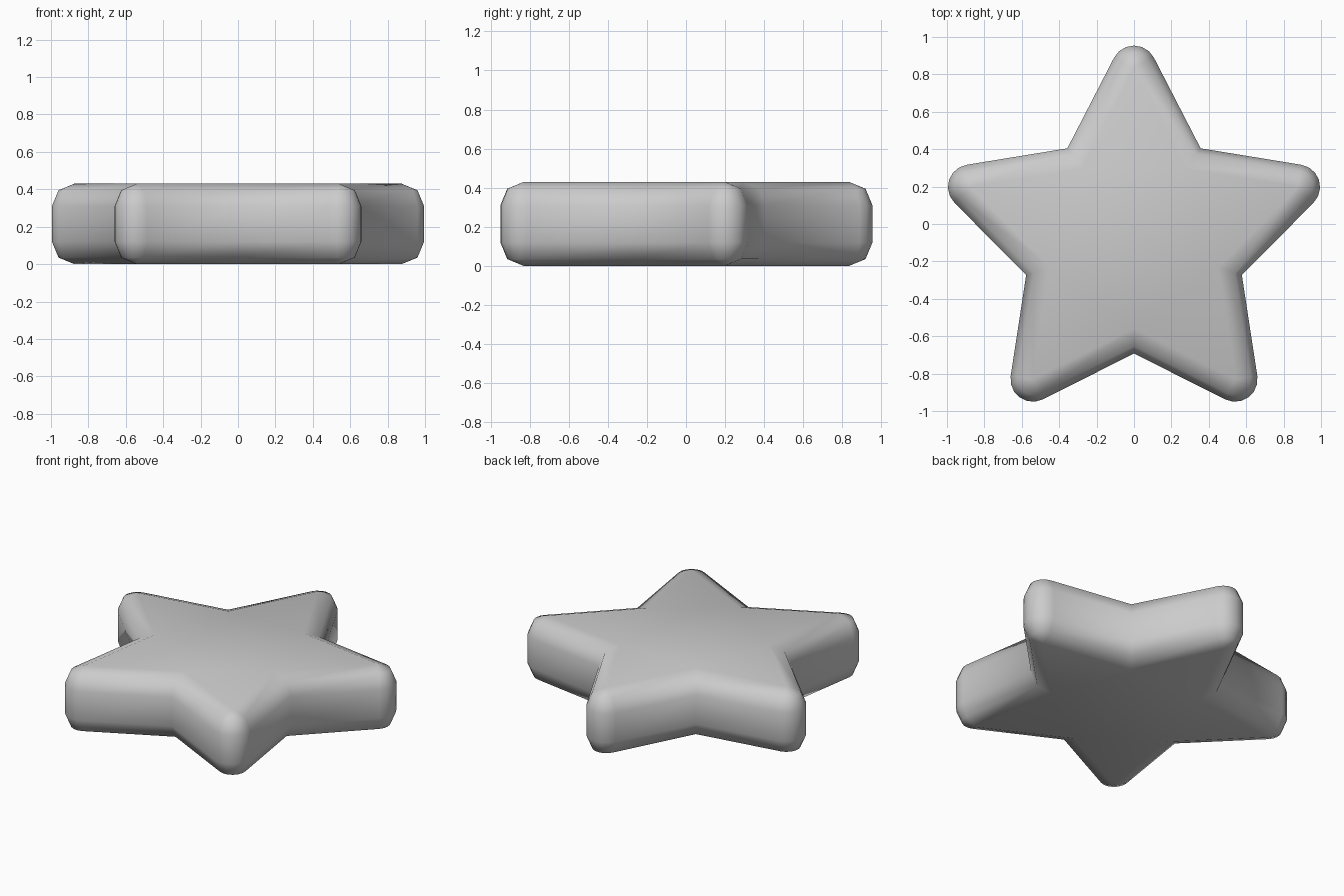
import bpy, bmesh
from math import sin, cos, pi, atan2

if "Cube" in bpy.data.objects:
    bpy.data.objects.remove(bpy.data.objects["Cube"])

TIP, NOTCH, CY = 0.92, 0.472, -0.086   # flat-face star radii and centre
R, H, SEG = 0.12, 0.43, 6              # rounding radius, thickness, tip segments

# direction of the side normal, measured from the tip axis
nx, ny = TIP - NOTCH * cos(pi / 5), NOTCH * sin(pi / 5)
half = atan2(nx, ny)
miter = 1 / cos(half - pi / 5)


def outline(d):
    """Star outline grown outward by d, with round tips and sharp notches."""
    pts = []
    for i in range(5):
        a = pi / 2 + i * 2 * pi / 5
        for s in range(SEG + 1):
            t = a - half + 2 * half * s / SEG
            pts.append((TIP * cos(a) + d * cos(t), CY + TIP * sin(a) + d * sin(t)))
        n = a + pi / 5
        r = NOTCH + d * miter
        pts.append((r * cos(n), CY + r * sin(n)))
    return pts


# rounded edge profile: (offset, height)
k = R * sin(pi / 4)
profile = [(0, 0), (k, R - k), (R, R), (R, H - R), (k, H - R + k), (0, H)]

bm = bmesh.new()
rings = [[bm.verts.new((x, y, z)) for x, y in outline(d)] for d, z in profile]
n = len(rings[0])
for a, b in zip(rings, rings[1:]):
    for i in range(n):
        j = (i + 1) % n
        bm.faces.new((a[i], a[j], b[j], b[i]))
bm.faces.new(rings[0][::-1])
bm.faces.new(rings[-1])
bmesh.ops.remove_doubles(bm, verts=bm.verts, dist=1e-4)
bmesh.ops.recalc_face_normals(bm, faces=bm.faces)
for f in bm.faces:
    f.smooth = True

# rounded star
mesh = bpy.data.meshes.new("star")
bm.to_mesh(mesh)
bm.free()
star = bpy.data.objects.new("star", mesh)
bpy.context.collection.objects.link(star)
